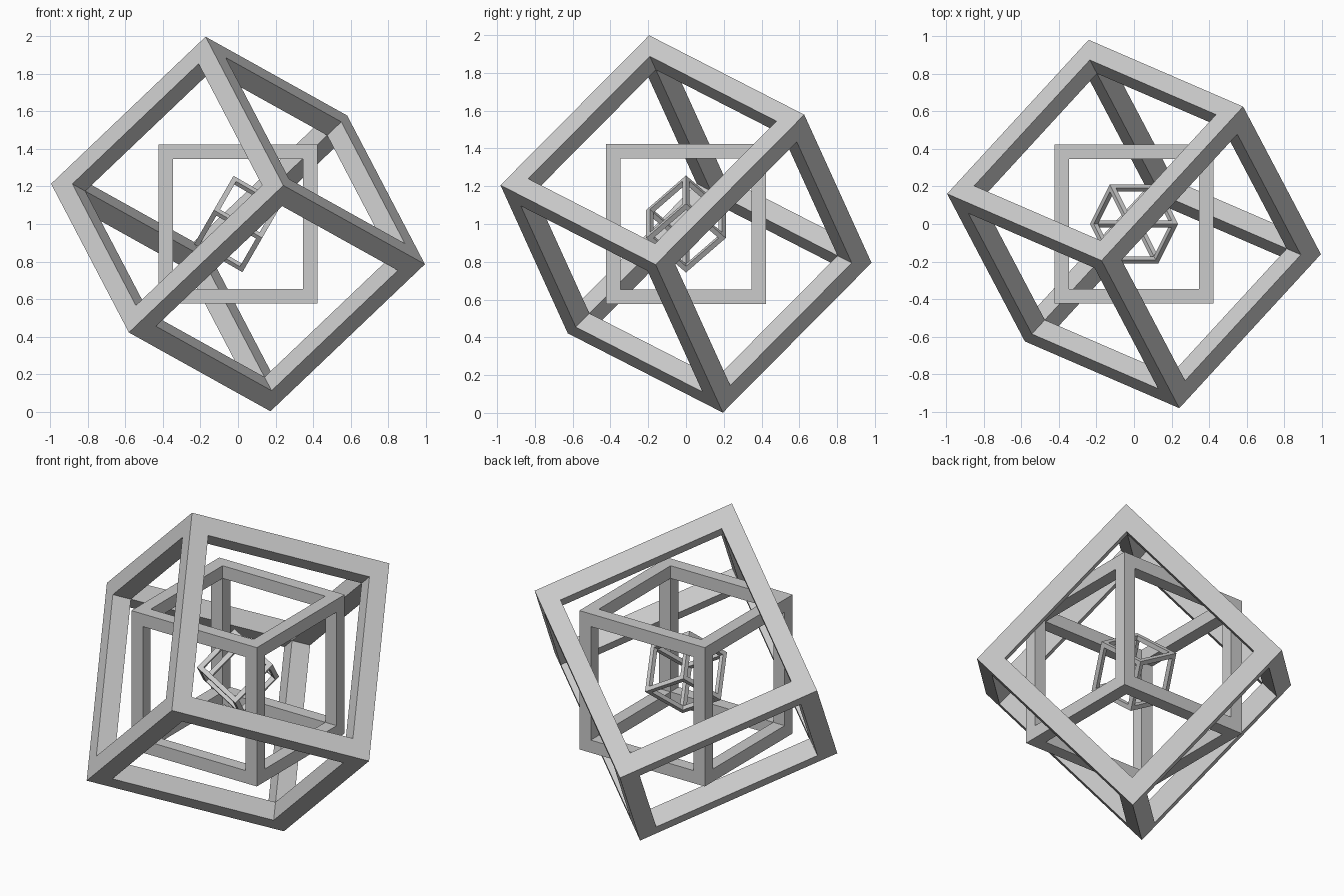
import bpy, bmesh
from itertools import product
from mathutils import Matrix, Vector

if "Cube" in bpy.data.objects:
    bpy.data.objects.remove(bpy.data.objects["Cube"])


def basis(u, v):
    """Orthonormal rotation from two nearly perpendicular edge directions."""
    u = Vector(u).normalized()
    v = Vector(v)
    v = (v - u * v.dot(u)).normalized()
    return Matrix((u, v, u.cross(v))).transposed()


def cube_frame(name, side, bar, rot):
    """Open cube made of 12 square bars: the outer skin of a 3x3x3 cell grid."""
    h = side / 2
    grid = (-h, -h + bar, h - bar, h)

    def solid(c):
        return all(0 <= i <= 2 for i in c) and sum(i == 1 for i in c) <= 1

    bm = bmesh.new()
    verts = {}

    def vert(k):
        if k not in verts:
            verts[k] = bm.verts.new([grid[i] for i in k])
        return verts[k]

    for cell in product(range(3), repeat=3):
        if not solid(cell):
            continue
        for axis, step in product(range(3), (0, 1)):
            near = list(cell)
            near[axis] += 1 if step else -1
            if solid(near):
                continue
            corners = []
            for a, b in ((0, 0), (1, 0), (1, 1), (0, 1)):
                k = list(cell)
                k[axis] += step
                k[(axis + 1) % 3] += a
                k[(axis + 2) % 3] += b
                corners.append(vert(tuple(k)))
            bm.faces.new(corners if step else corners[::-1])

    mesh = bpy.data.meshes.new(name)
    bm.to_mesh(mesh)
    bm.free()
    obj = bpy.data.objects.new(name, mesh)
    obj.matrix_world = Matrix.Translation((0, 0, 1)) @ rot.to_4x4()
    bpy.context.collection.objects.link(obj)


# Three nested frames sharing one centre
cube_frame("outer_frame", 1.192, 0.109,
           basis((0.753, 0.819, -0.419), (-0.82, 0.362, -0.788)))
cube_frame("middle_frame", 0.846, 0.077, Matrix.Identity(3))
cube_frame("inner_frame", 0.298, 0.027,
           basis((0.866, 0, -0.5), (-0.354, -0.707, -0.612)))
